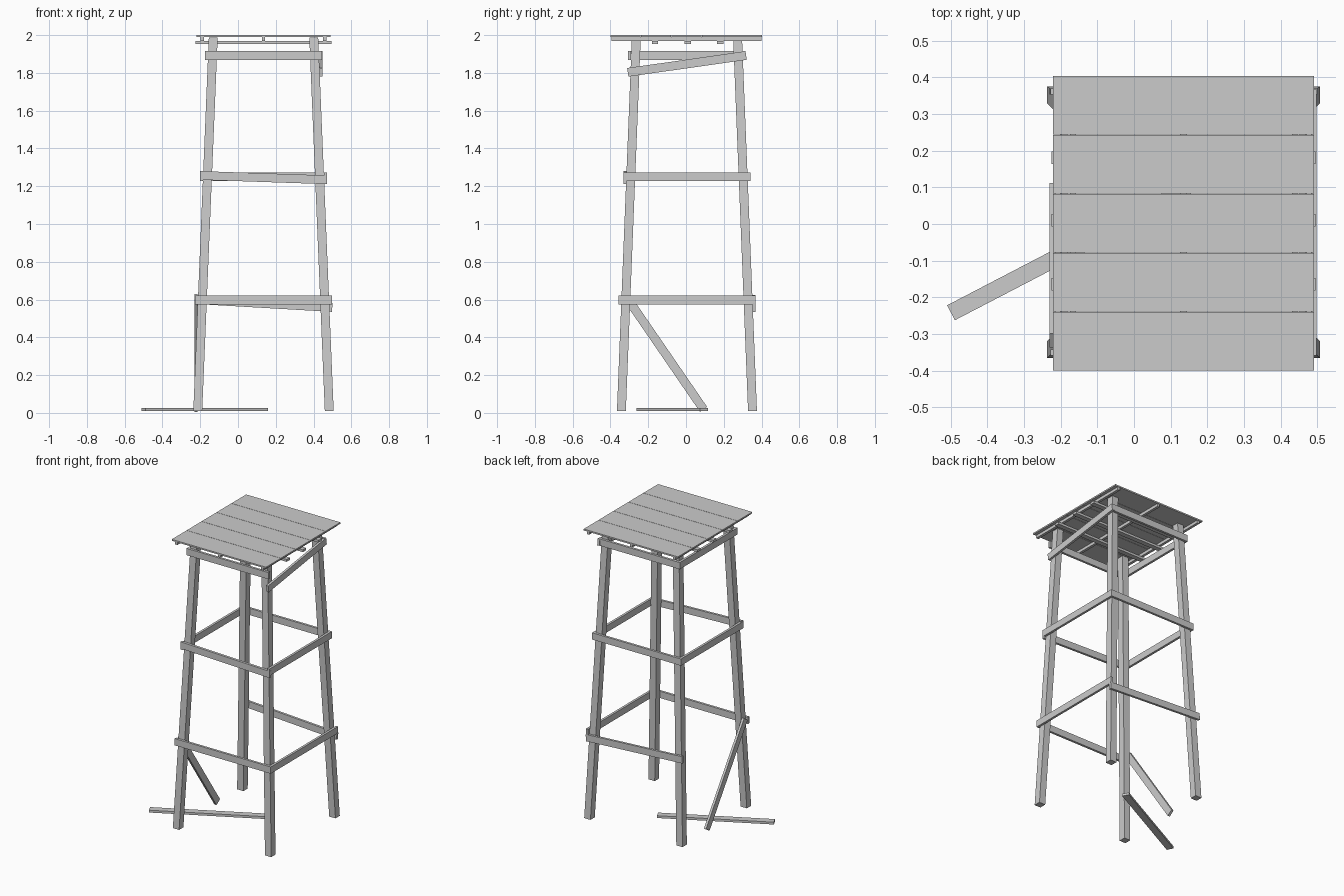
import bpy
from mathutils import Vector, Matrix

if "Cube" in bpy.data.objects:
    bpy.data.objects.remove(bpy.data.objects["Cube"])

CX, CY = 0.135, 0.005          # tower axis
LEG = 0.047                    # leg thickness
T, W = 0.016, 0.046            # board thickness and width


def board(name, a, b, width, thick, normal):
    """Flat board running from a to b; its thickness lies along normal."""
    a, b, n = Vector(a), Vector(b), Vector(normal)
    u = (b - a).normalized()
    v = n.cross(u).normalized()
    n = u.cross(v)
    rot = Matrix((u, v, n)).transposed().to_4x4()
    size = Matrix.Diagonal((*((b - a).length, width, thick), 1))
    bpy.ops.mesh.primitive_cube_add(size=1)
    ob = bpy.context.object
    ob.name = name
    ob.data.transform(Matrix.Translation((a + b) / 2) @ rot @ size)
    return ob


def half(z):
    """Outer half sizes of the leg frame at height z."""
    return 0.372 - 0.0415 * z, 0.371 - 0.04 * z


# Four leaning legs
for sx, side in ((-1, "left"), (1, "right")):
    for sy, end in ((-1, "front"), (1, "back")):
        bpy.ops.mesh.primitive_cube_add(size=1)
        leg = bpy.context.object
        leg.name = f"{end}_{side}_leg"
        for v in leg.data.vertices:
            z = 0.01 if v.co.z < 0 else 1.988
            hx, hy = half(z)
            v.co = (CX + sx * (hx - LEG / 2) + v.co.x * LEG,
                    CY + sy * (hy - LEG / 2) + v.co.y * LEG, z)

# Front and back rails: level name, z at left end, z at right end
rails_x = {
    -1: (("lower", 0.598, 0.598), ("middle", 1.257, 1.234), ("upper", 1.892, 1.892)),
    1: (("lower", 0.6, 0.558), ("middle", 1.25, 1.25), ("upper", 1.892, 1.892)),
}
for sy, rows in rails_x.items():
    for level, z0, z1 in rows:
        hx, hy = half((z0 + z1) / 2)
        y = CY + sy * (hy + T / 2)
        board(f"{'front' if sy < 0 else 'back'}_{level}_rail",
              (CX - hx - T, y, z0), (CX + hx + T, y, z1), W, T, (0, 1, 0))

# Side rails: z at front end, z at back end (right upper one has slipped)
rails_y = {
    -1: (("middle", 1.25, 1.25), ("upper", 1.892, 1.892)),
    1: (("lower", 0.598, 0.598), ("middle", 1.25, 1.25), ("upper", 1.803, 1.892)),
}
for sx, rows in rails_y.items():
    for level, z0, z1 in rows:
        hx, hy = half((z0 + z1) / 2)
        x = CX + sx * (hx + T / 2)
        board(f"{'left' if sx < 0 else 'right'}_{level}_rail",
              (x, CY - hy - T, z0), (x, CY + hy + T, z1), W, T, (1, 0, 0))

# Broken left rail hanging to the ground, and a loose board lying there
board("hanging_rail", (-0.222, -0.318, 0.617), (-0.222, 0.093, 0.0185), W, T, (1, 0, 0))
board("fallen_board", (-0.499, -0.242, 0.0175), (0.149, 0.095, 0.0175), W, T, (0, 0, 1))

# Platform: cross joists, bearers, then five planks
for i, y in enumerate((-0.164, 0.01, 0.181)):
    board(f"cross_joist_{i + 1}", (-0.225, y, 1.962), (0.495, y, 1.962), 0.034, T, (0, 0, 1))
for i, x in enumerate((-0.19, 0.135, 0.46)):
    board(f"bearer_{i + 1}", (x, -0.395, 1.98), (x, 0.4, 1.98), 0.018, 0.02, (0, 0, 1))
for i in range(5):
    y = -0.32 + i * 0.161
    board(f"platform_plank_{i + 1}", (-0.221, y, 1.995), (0.491, y, 1.995), 0.159, 0.01, (0, 0, 1))
